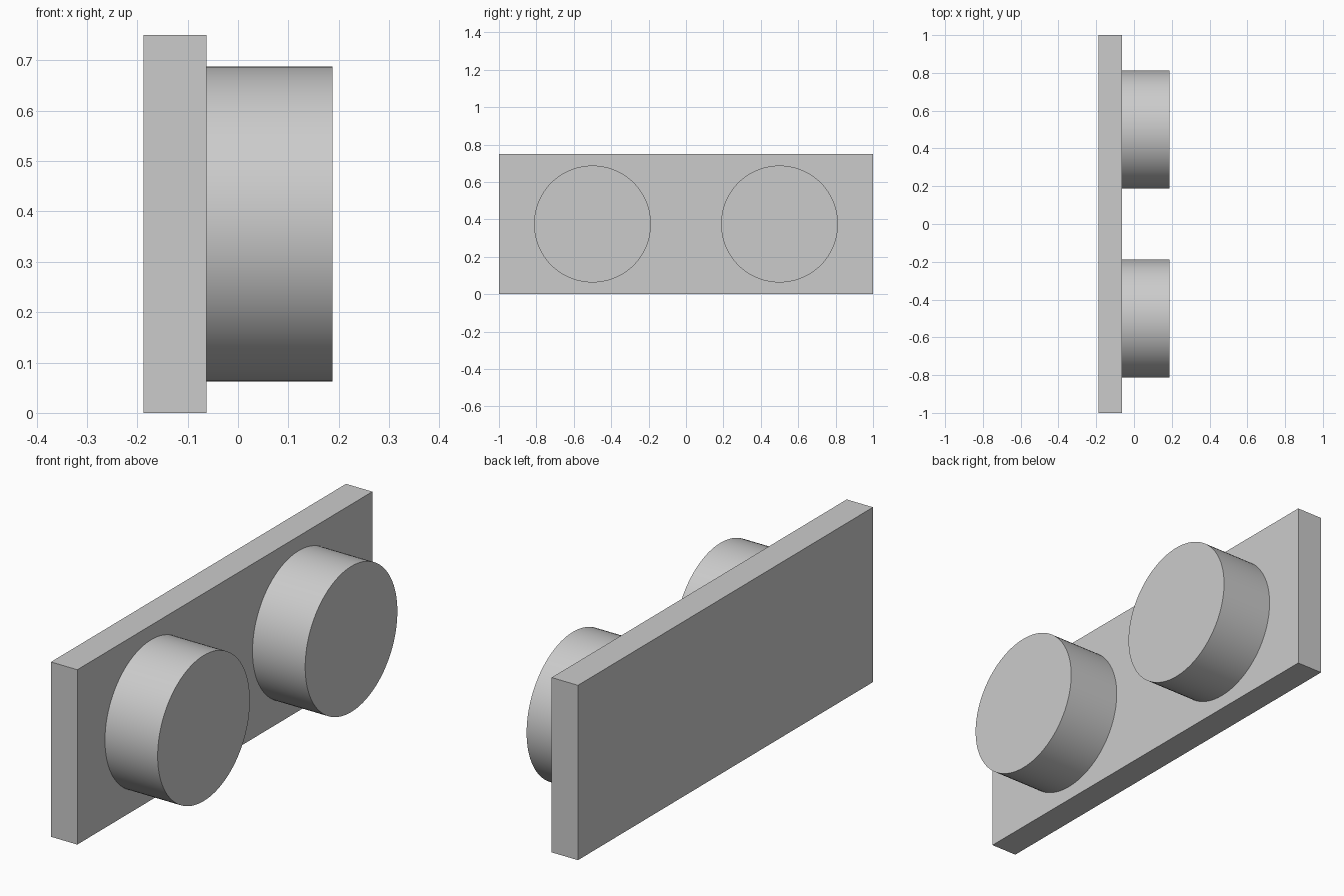
import bpy
import math

cube = bpy.data.objects.get("Cube")
if cube:
    bpy.data.objects.remove(cube, do_unlink=True)

# Single grey material
GREY = (0.6, 0.6, 0.6, 1.0)
grey = bpy.data.materials.new("plain grey")
grey.use_nodes = True
grey.diffuse_color = GREY
grey.node_tree.nodes["Principled BSDF"].inputs["Base Color"].default_value = GREY

HEIGHT = 0.75
THICKNESS = 0.125
BACK = -0.1875
KNOB_RADIUS = 0.3125
KNOB_DEPTH = 0.25
face_x = BACK + THICKNESS

# Upright rectangular plate
bpy.ops.mesh.primitive_cube_add(size=1, location=(BACK + THICKNESS / 2, 0, HEIGHT / 2))
plate = bpy.context.object
plate.name = "back_plate"
plate.scale = (THICKNESS, 2, HEIGHT)
bpy.ops.object.transform_apply(location=False, rotation=False, scale=True)
plate.data.materials.append(grey)


# Round studs standing out of the plate
def add_stud(name, y):
    bpy.ops.mesh.primitive_cylinder_add(
        vertices=96, radius=KNOB_RADIUS, depth=KNOB_DEPTH,
        location=(face_x + KNOB_DEPTH / 2, y, HEIGHT / 2),
        rotation=(0, math.pi / 2, 0))
    stud = bpy.context.object
    stud.name = name
    stud.data.materials.append(grey)
    bpy.ops.object.shade_smooth_by_angle(angle=math.radians(30))


for name, y in (("front_stud", -0.5), ("rear_stud", 0.5)):
    add_stud(name, y)
